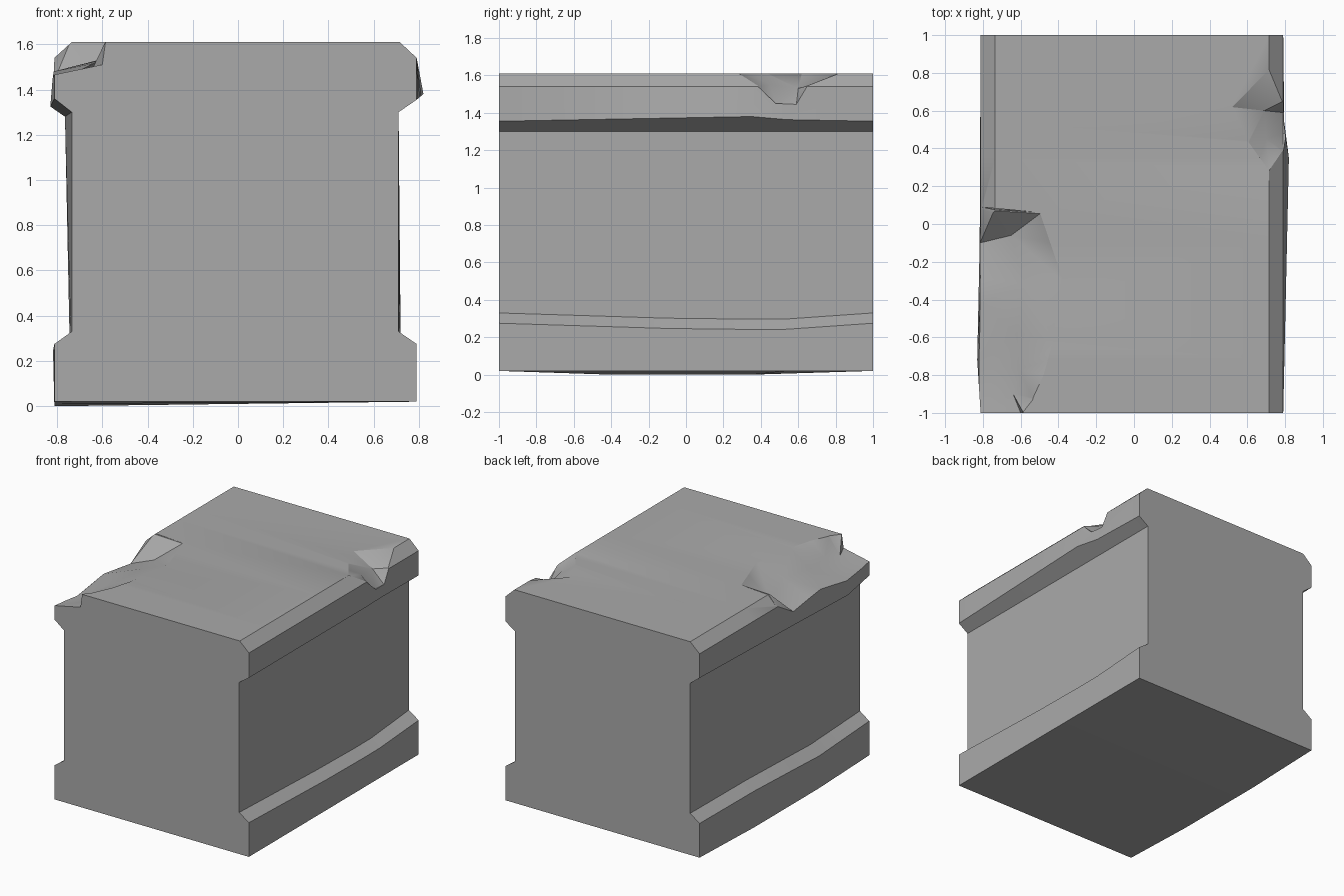
import bpy
import bmesh
from mathutils import Vector
from mathutils.geometry import delaunay_2d_cdt

if "Cube" in bpy.data.objects:
    bpy.data.objects.remove(bpy.data.objects["Cube"], do_unlink=True)

TOP = 1.61
RIM = TOP + 0.005

stone = bpy.data.materials.new("grey stone")
stone.use_nodes = True
stone.diffuse_color = (0.4, 0.4, 0.4, 1)
bsdf = next(n for n in stone.node_tree.nodes if n.type == 'BSDF_PRINCIPLED')
bsdf.inputs["Base Color"].default_value = (0.4, 0.4, 0.4, 1)
bsdf.inputs["Roughness"].default_value = 0.9


def make_object(name, bm):
    bmesh.ops.recalc_face_normals(bm, faces=bm.faces[:])
    mesh = bpy.data.meshes.new(name)
    bm.to_mesh(mesh)
    bm.free()
    obj = bpy.data.objects.new(name, mesh)
    bpy.context.collection.objects.link(obj)
    mesh.materials.append(stone)
    return obj


def wear(keys, y):
    """Offset (dx, dz) at y, blended between (y, dx, dz) keys; zero at both ends."""
    keys = [(-1, 0, 0)] + keys + [(1, 0, 0)]
    for a, b in zip(keys, keys[1:]):
        if a[0] <= y <= b[0]:
            t = (y - a[0]) / (b[0] - a[0])
            return a[1] + t * (b[1] - a[1]), a[2] + t * (b[2] - a[2])


# Section corners, each with the wear along the length of the block
right_ledge = [(-0.1, 0, -0.028), (0.5, 0, -0.035)]
left_ledge = [(-0.4, -0.006, -0.03), (0.3, 0, -0.005)]
section = [
    (0.79, 0.02, []),
    (0.79, 0.275, right_ledge),
    (0.71, 0.33, [(-0.1, 0.005, -0.028), (0.5, 0.01, -0.035)]),
    (0.71, 1.30, []),
    (0.79, 1.355, [(0.35, 0.03, 0.025), (0.58, 0, 0.005)]),
    (0.79, 1.54, []),
    (0.715, TOP, []),
    (-0.735, TOP, []),
    (-0.812, 1.54, []),
    (-0.812, 1.36, [(-0.72, -0.018, -0.035), (-0.1, -0.005, -0.025)]),
    (-0.735, 1.30, [(-0.72, -0.03, -0.02), (-0.1, -0.015, -0.015)]),
    (-0.735, 0.33, [(-0.4, -0.01, -0.02), (0.3, 0, -0.005)]),
    (-0.812, 0.275, left_ledge),
    (-0.812, 0.02, [(-0.4, 0, -0.02), (0.35, 0, -0.02)]),
]

# Block lofted through the worn sections
bm = bmesh.new()
rings = []
for y in (-1, -0.72, -0.4, -0.1, 0.35, 0.54, 1):
    ring = []
    for x, z, keys in section:
        dx, dz = wear(keys, y)
        ring.append(bm.verts.new((x + dx, y, z + dz)))
    rings.append(ring)
count = len(section)
for a, b in zip(rings, rings[1:]):
    for i in range(count):
        j = (i + 1) % count
        bm.faces.new((a[i], a[j], b[j], b[i]))
bm.faces.new(rings[0])
bm.faces.new(rings[-1][::-1])
block = make_object("stone_block", bm)


def cut_chip(name, points):
    """Remove everything above a triangulated sheet of (x, y, z) points."""
    flat = [Vector(p[:2]) for p in points]
    verts, _, faces, origin, _, _ = delaunay_2d_cdt(flat, [], [], 0, 1e-5)
    bm = bmesh.new()
    sheet = [bm.verts.new((v.x, v.y, points[o[0]][2])) for v, o in zip(verts, origin)]
    for f in faces:
        bm.faces.new([sheet[i] for i in f])
    lifted = bmesh.ops.extrude_face_region(bm, geom=bm.faces[:], use_keep_orig=True)
    for v in lifted["geom"]:
        if isinstance(v, bmesh.types.BMVert):
            v.co.z = TOP + 0.3
    cutter = make_object(name, bm)
    cutter.hide_render = True
    mod = block.modifiers.new(name, 'BOOLEAN')
    mod.operation = 'DIFFERENCE'
    mod.solver = 'EXACT'
    mod.object = cutter
    bpy.context.view_layer.objects.active = block
    bpy.ops.object.modifier_apply(modifier=name)
    bpy.data.objects.remove(cutter, do_unlink=True)


def outer_edge(side, x, points):
    """Points on the side face, each repeated further out past the block."""
    return [(side * r, y, z) for y, z in points for r in (x, 0.92)]


# Long broken corner at the front of the right edge
rim = [(-0.74, 0.075), (-0.49, 0.06), (-0.37, -0.29), (-0.42, -0.62),
       (-0.47, -0.8), (-0.53, -0.93), (-0.585, -1), (-0.585, -1.06)]
floor = [(-0.6, -1, 1.51), (-0.6, -1.06, 1.51), (-0.65, -0.06, 1.49),
         (-0.58, -0.32, 1.54), (-0.62, -0.58, 1.52), (-0.61, -0.77, 1.53),
         (-0.64, -0.9, 1.50)]
side = [(0.09, 1.545), (-0.1, 1.435), (-0.42, 1.48), (-0.72, 1.43),
        (-1, 1.465), (-1.06, 1.465)]
cut_chip("large_chip", [(x, y, RIM) for x, y in rim] + floor + outer_edge(-1, 0.815, side))

# Small chip near the back of the left edge
rim = [(0.715, 0.27), (0.54, 0.33), (0.60, 0.43), (0.51, 0.62), (0.715, 0.83)]
floor = [(0.70, 0.45, 1.55), (0.69, 0.60, 1.53)]
side = [(0.38, 1.545), (0.48, 1.45), (0.59, 1.445), (0.65, 1.545)]
cut_chip("small_chip", [(x, y, RIM) for x, y in rim] + floor + outer_edge(1, 0.79, side))

# Soft shading inside the chips, crisp edges elsewhere
bpy.ops.object.select_all(action='DESELECT')
block.select_set(True)
bpy.context.view_layer.objects.active = block
bpy.ops.object.shade_smooth_by_angle(angle=0.52)
